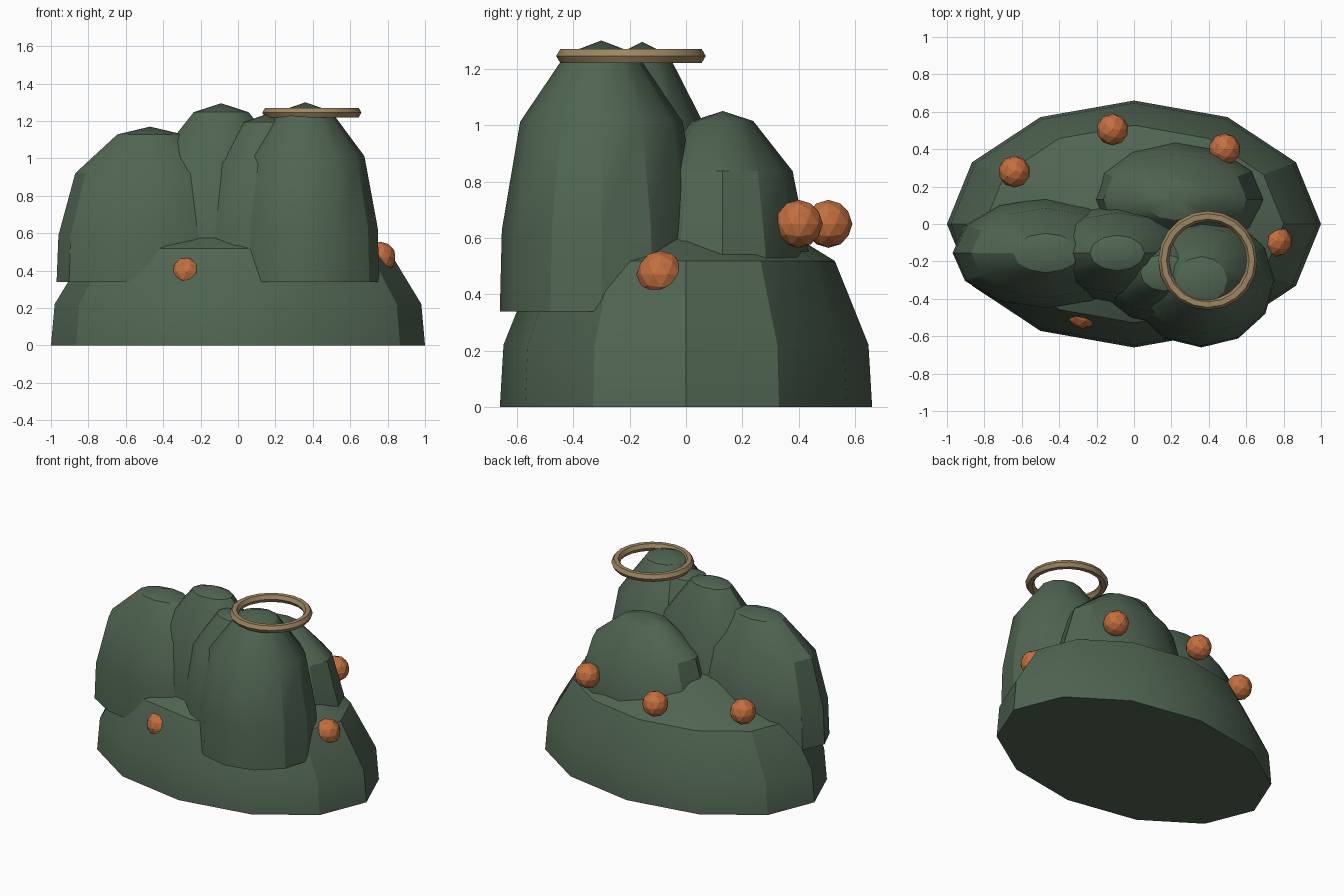
import bpy, bmesh
from math import sin, cos, tau, radians

if "Cube" in bpy.data.objects:
    bpy.data.objects.remove(bpy.data.objects["Cube"])


def material(name, rgb):
    m = bpy.data.materials.new(name)
    m.diffuse_color = (*rgb, 1)
    m.use_nodes = True
    m.node_tree.nodes["Principled BSDF"].inputs["Base Color"].default_value = m.diffuse_color
    return m


GREEN = material("green", (0.08, 0.13, 0.085))
ORANGE = material("orange", (0.55, 0.16, 0.05))
BRASS = material("brass", (0.34, 0.24, 0.12))

# dome profile shared by base and lobes: radius share, height share
PROFILE = [(1, 0), (0.98, 0.3), (0.8, 0.7), (0.35, 0.95)]


def finish(ob, mat, angle=30):
    ob.data.materials.append(mat)
    bpy.ops.object.select_all(action='DESELECT')
    ob.select_set(True)
    bpy.context.view_layer.objects.active = ob
    bpy.ops.object.shade_smooth_by_angle(angle=radians(angle))


def add_mesh(name, bm, mat):
    bmesh.ops.recalc_face_normals(bm, faces=bm.faces)
    me = bpy.data.meshes.new(name)
    bm.to_mesh(me)
    bm.free()
    ob = bpy.data.objects.new(name, me)
    bpy.context.collection.objects.link(ob)
    finish(ob, mat)
    return ob


def dome(name, cx, cy, rx, ry, z0, z1, n=12):
    bm = bmesh.new()
    rings = [[bm.verts.new((cx + rx * r * cos(tau * i / n),
                            cy + ry * r * sin(tau * i / n),
                            z0 + (z1 - z0) * h)) for i in range(n)]
             for r, h in PROFILE]
    tip = bm.verts.new((cx, cy, z1))
    bm.faces.new(rings[0])
    for i in range(n):
        j = (i + 1) % n
        for a, b in zip(rings, rings[1:]):
            bm.faces.new((a[i], a[j], b[j], b[i]))
        bm.faces.new((rings[-1][i], rings[-1][j], tip))
    return add_mesh(name, bm, mat=GREEN)


# base mound and the lobes growing from it
dome("base_mound", 0, 0, 1, 0.66, 0, 0.74)
dome("front_right_lobe", 0.36, -0.3, 0.395, 0.36, 0.34, 1.3)
dome("left_lobe", -0.47, -0.155, 0.5, 0.3, 0.34, 1.17)
dome("middle_lobe", -0.09, -0.155, 0.42, 0.27, 0.34, 1.295)
dome("inner_lobe", 0.16, -0.26, 0.36, 0.28, 0.34, 1.24)
dome("back_lobe", 0.22, 0.13, 0.48, 0.31, 0.34, 1.05)

# berries around the base
BERRIES = [(-0.64, 0.28, 0.65), (-0.115, 0.505, 0.65), (0.485, 0.4, 0.65),
           (0.76, -0.09, 0.47), (-0.275, -0.475, 0.39)]
for i, p in enumerate(BERRIES):
    bpy.ops.mesh.primitive_ico_sphere_add(subdivisions=2, radius=0.085, location=p)
    ob = bpy.context.object
    ob.name = f"berry_{i + 1}"
    finish(ob, ORANGE, 15)

# ring over the tallest lobe
bpy.ops.mesh.primitive_torus_add(location=(0.395, -0.195, 1.245), major_radius=0.236,
                                 minor_radius=0.029, major_segments=20, minor_segments=6)
bpy.context.object.name = "ring"
finish(bpy.context.object, BRASS)
